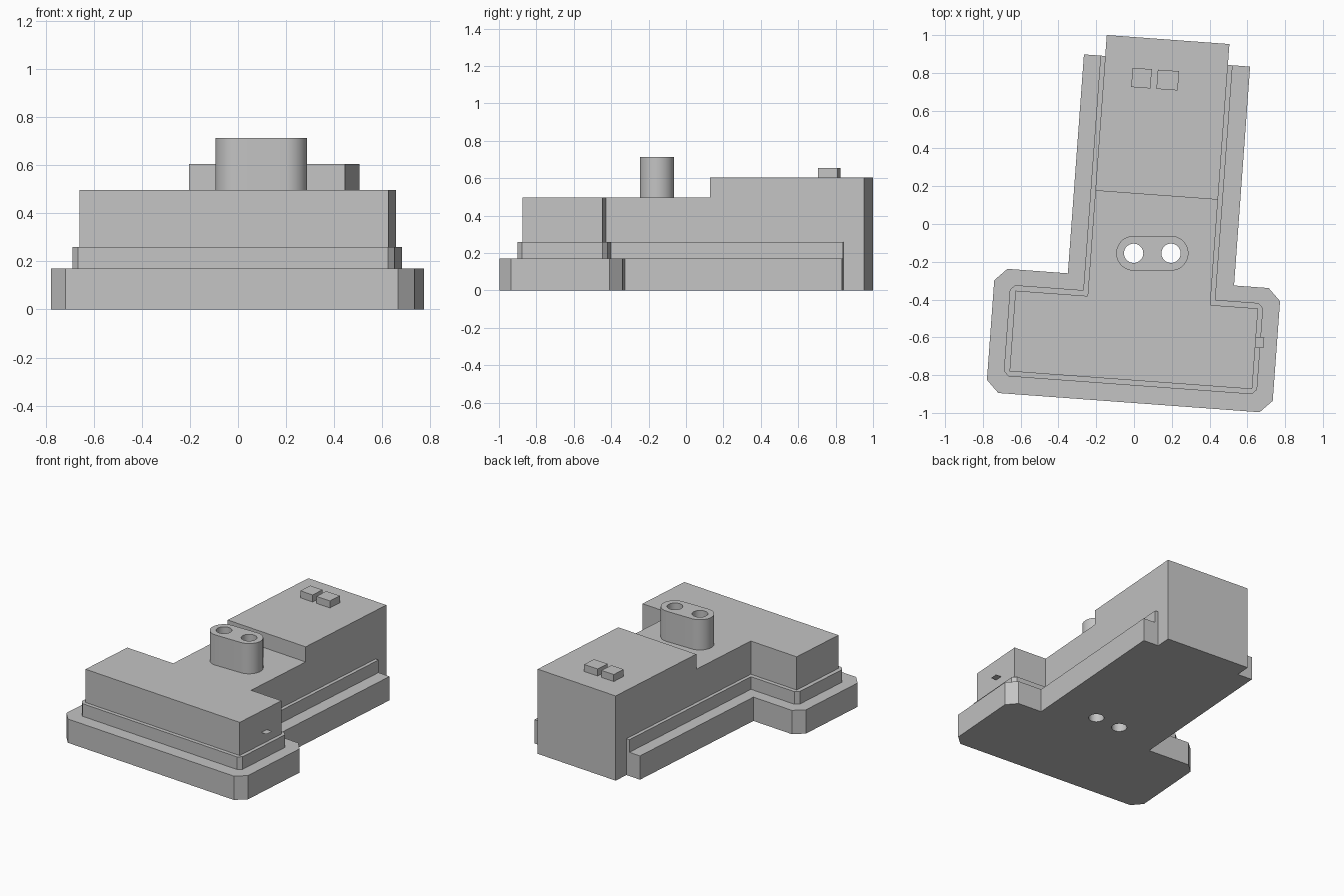
import bpy, bmesh, math
from mathutils import Matrix

cube = bpy.data.objects.get("Cube")
if cube:
    bpy.data.objects.remove(cube, do_unlink=True)

grey = bpy.data.materials.new("plain grey")
grey.use_nodes = True
grey.diffuse_color = (0.55, 0.55, 0.55, 1)
grey.node_tree.nodes["Principled BSDF"].inputs["Base Color"].default_value = grey.diffuse_color

# The body is turned slightly about the vertical axis; the post is not
TURN = Matrix.Rotation(math.radians(-4.2), 4, 'Z')


def prism(name, outline, z0, z1, turned=True):
    """Extrude a flat outline from z0 to z1; equal heights give a flat plate."""
    bm = bmesh.new()
    face = bm.faces.new([bm.verts.new((x, y, z0)) for x, y in outline])
    if z1 > z0:
        new = bmesh.ops.extrude_face_region(bm, geom=[face])["geom"]
        bmesh.ops.translate(bm, vec=(0, 0, z1 - z0),
                            verts=[v for v in new if isinstance(v, bmesh.types.BMVert)])
        bmesh.ops.recalc_face_normals(bm, faces=bm.faces)
    if turned:
        bm.transform(TURN)
    mesh = bpy.data.meshes.new(name)
    bm.to_mesh(mesh)
    bm.free()
    mesh.materials.append(grey)
    obj = bpy.data.objects.new(name, mesh)
    bpy.context.collection.objects.link(obj)
    return obj


def rect(x0, x1, y0, y1):
    return [(x0, y0), (x1, y0), (x1, y1), (x0, y1)]


def arc(cx, cy, r, start, end, n):
    angles = [math.radians(start + (end - start) * i / n) for i in range(n + 1)]
    return [(cx + r * math.cos(a), cy + r * math.sin(a)) for a in angles]


# Stem edges of the main block and the back end shared by all layers
STEM_L, STEM_R, TAIL, BACK = -0.217, 0.434, 0.876, 0.987


def t_outline(left, right, front, shoulder, stem_l, stem_r, cut):
    """T shape with chamfered crossbar corners and a narrower tail."""
    return [(left + cut, front), (right - cut, front), (right, front + cut),
            (right, shoulder - cut), (right - cut, shoulder), (stem_r, shoulder),
            (stem_r, TAIL), (STEM_R, TAIL), (STEM_R, BACK), (STEM_L, BACK),
            (STEM_L, TAIL), (stem_l, TAIL), (stem_l, shoulder),
            (left + cut, shoulder), (left, shoulder - cut), (left, front + cut)]


# Stacked body layers
base = prism("base_flange", t_outline(-0.716, 0.801, -0.945, -0.286, -0.33, 0.552, 0.065), 0, 0.17)
tier = prism("middle_step", t_outline(-0.63, 0.714, -0.853, -0.369, -0.242, 0.459, 0.026), 0.17, 0.26)
body = prism("main_block", [(-0.6, -0.826), (0.688, -0.826), (0.688, -0.398), (STEM_R, -0.398),
                            (STEM_R, BACK), (STEM_L, BACK), (STEM_L, -0.398), (-0.6, -0.398)],
             0.26, 0.497)
prism("raised_back_block", rect(STEM_L, STEM_R, 0.161, BACK), 0.497, 0.605)

# Two small pads on the raised block
prism("pad_right", rect(-0.068, 0.034, 0.722, 0.824), 0.605, 0.655)
prism("pad_left", rect(0.066, 0.179, 0.722, 0.824), 0.605, 0.655)

# Thin tab on the side of the crossbar
prism("side_tab", rect(0.688, 0.732, -0.605, -0.548), 0.345, 0.345)

# Rounded post
HOLES, POST_Y, POST_R = (-0.002, 0.196), -0.155, 0.092
post = prism("rounded_post", arc(HOLES[1], POST_Y, POST_R, -90, 90, 24)
             + arc(HOLES[0], POST_Y, POST_R, 90, 270, 24), 0.497, 0.713, turned=False)

# Bore both holes through the post and the whole body
for x in HOLES:
    cutter = prism("bore_cutter", arc(x, POST_Y, 0.051, 0, 360, 40)[:-1], -0.1, 0.9, turned=False)
    cutter.hide_render = True
    for obj in (base, tier, body, post):
        mod = obj.modifiers.new("bore", 'BOOLEAN')
        mod.operation, mod.solver, mod.object = 'DIFFERENCE', 'EXACT', cutter
        with bpy.context.temp_override(object=obj, active_object=obj):
            bpy.ops.object.modifier_apply(modifier=mod.name)
    bpy.data.objects.remove(cutter, do_unlink=True)

# Smooth the round walls, keep the edges sharp
for obj in bpy.context.view_layer.objects:
    obj.select_set(obj in (base, tier, body, post))
bpy.context.view_layer.objects.active = post
bpy.ops.object.shade_smooth_by_angle(angle=math.radians(25))
